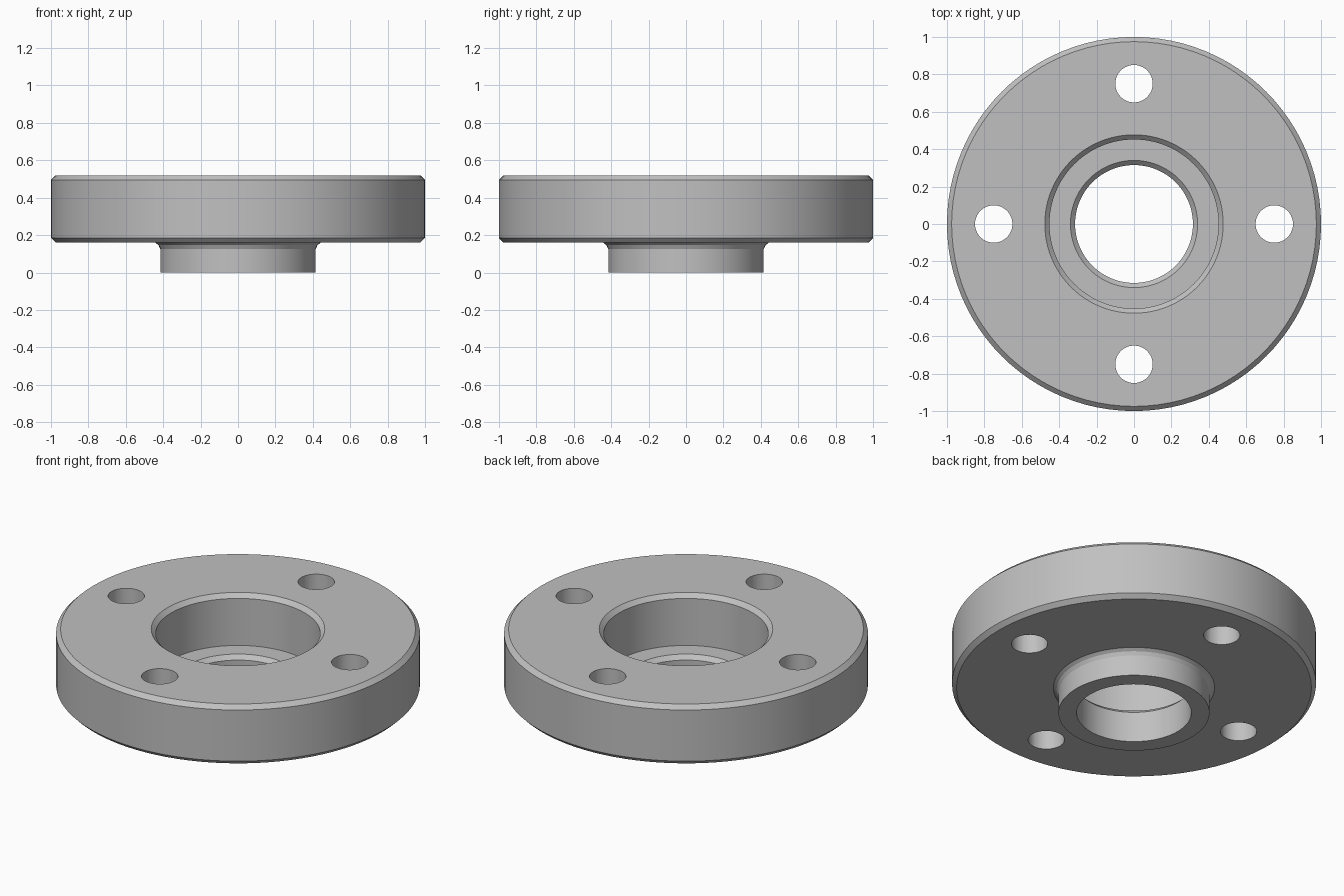
import bpy, bmesh, math
from mathutils import Matrix

if "Cube" in bpy.data.objects:
    bpy.data.objects.remove(bpy.data.objects["Cube"], do_unlink=True)

GREY = (0.53, 0.53, 0.53, 1)
steel = bpy.data.materials.new("steel_grey")
steel.use_nodes = True
steel.diffuse_color = GREY
steel.node_tree.nodes["Principled BSDF"].inputs["Base Color"].default_value = GREY


def add_object(name, bm):
    mesh = bpy.data.meshes.new(name)
    bmesh.ops.recalc_face_normals(bm, faces=bm.faces)
    bm.to_mesh(mesh)
    bm.free()
    mesh.materials.append(steel)
    obj = bpy.data.objects.new(name, mesh)
    bpy.context.collection.objects.link(obj)
    return obj


def lathe(name, profile, steps):
    """Revolve a closed (radius, height) profile around z."""
    bm = bmesh.new()
    rings = []
    for i in range(steps):
        a = math.tau * i / steps
        rings.append([bm.verts.new((r * math.cos(a), r * math.sin(a), z)) for r, z in profile])
    n = len(profile)
    for i in range(steps):
        here, there = rings[i], rings[(i + 1) % steps]
        for j in range(n):
            k = (j + 1) % n
            bm.faces.new((here[j], there[j], there[k], here[k]))
    return add_object(name, bm)


# Flange body: hub, neck fillet, chamfered disc, counterbore and through bore
TOP, UNDER, C = 0.52, 0.16, 0.025
HUB, BORE, RECESS, LEDGE = 0.415, 0.315, 0.452, 0.21
profile = [
    (BORE, 0), (HUB, 0),
    (HUB, 0.125), (HUB + 0.01, 0.146), (HUB + 0.028, UNDER),
    (1 - C, UNDER), (1, UNDER + C), (1, TOP - C), (1 - C, TOP),
    (RECESS + C, TOP), (RECESS, TOP - C), (RECESS, LEDGE),
    (BORE + C, LEDGE), (BORE, LEDGE - C),
]
flange = lathe("flange_body", profile, 96)

# Cutters for the four bolt holes
bm = bmesh.new()
for i in range(4):
    turn = Matrix.Rotation(math.tau * i / 4, 4, "Z")
    bmesh.ops.create_cone(bm, cap_ends=True, segments=40, radius1=0.1, radius2=0.1, depth=1,
                          matrix=turn @ Matrix.Translation((0.75, 0, 0.35)))
cutter = add_object("bolt_hole_cutter", bm)
cutter.hide_render = True

# Drill the holes, then remove the cutter
drill = flange.modifiers.new("bolt_holes", "BOOLEAN")
drill.operation = "DIFFERENCE"
drill.solver = "EXACT"
drill.object = cutter
bpy.ops.object.select_all(action="DESELECT")
bpy.context.view_layer.objects.active = flange
flange.select_set(True)
bpy.ops.object.modifier_apply(modifier=drill.name)
bpy.data.objects.remove(cutter, do_unlink=True)
bpy.ops.object.shade_smooth_by_angle(angle=math.radians(20))
